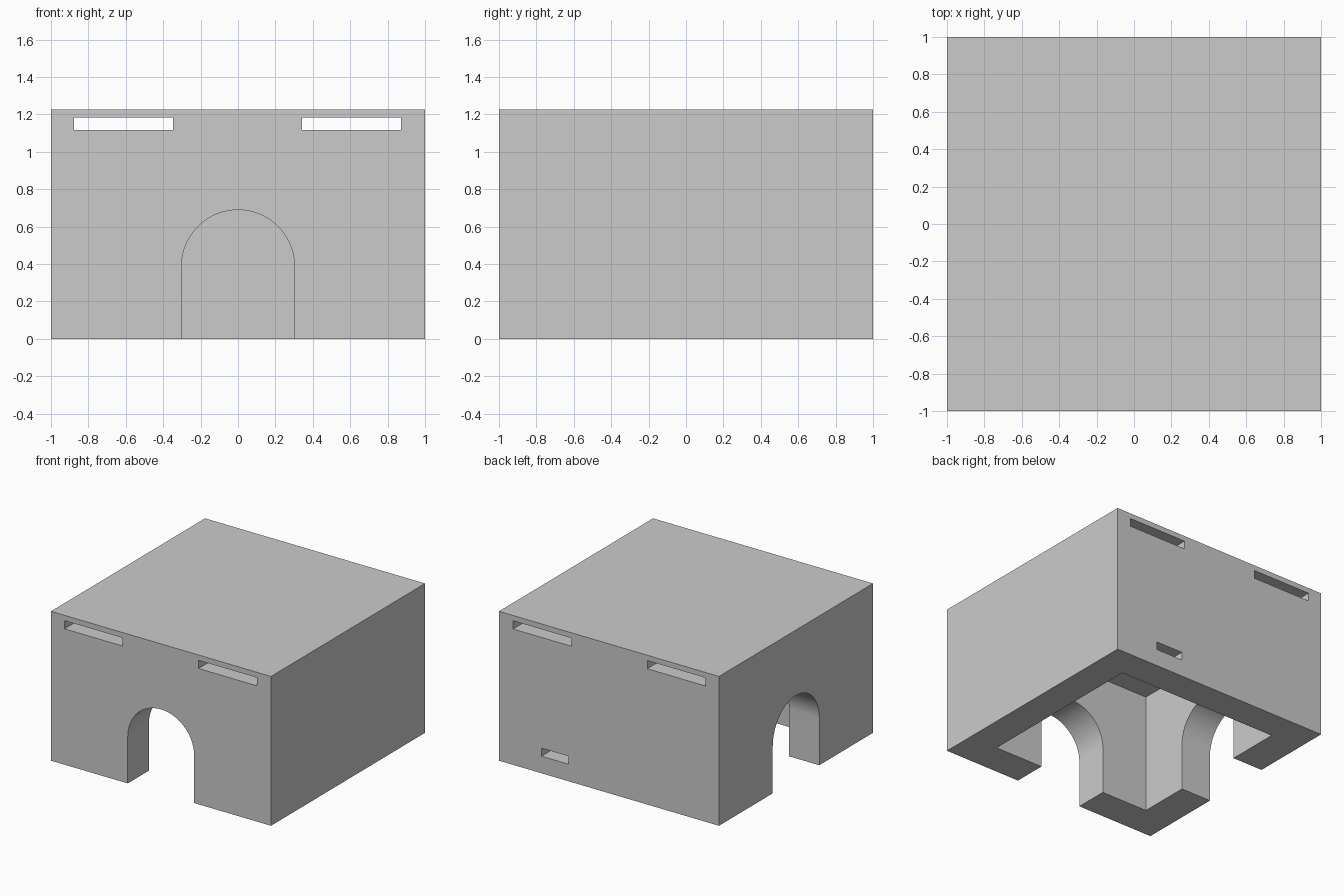
import bpy
import bmesh
import math
from mathutils import Matrix

old = bpy.data.objects.get("Cube")
if old:
    bpy.data.objects.remove(old, do_unlink=True)

HEIGHT = 1.227

# Plain grey for the whole shell
grey = bpy.data.materials.new("plain_grey")
grey.use_nodes = True
colour = (0.6, 0.6, 0.6, 1)
grey.diffuse_color = colour
grey.node_tree.nodes["Principled BSDF"].inputs["Base Color"].default_value = colour


def add_object(name, bm):
    bmesh.ops.recalc_face_normals(bm, faces=bm.faces[:])
    mesh = bpy.data.meshes.new(name)
    bm.to_mesh(mesh)
    bm.free()
    mesh.materials.append(grey)
    obj = bpy.data.objects.new(name, mesh)
    bpy.context.collection.objects.link(obj)
    return obj


def box(name, x, y, z):
    bm = bmesh.new()
    bmesh.ops.create_cube(bm, size=1)
    for v in bm.verts:
        v.co = [(r[0] + r[1]) / 2 + c * (r[1] - r[0])
                for c, r in zip(v.co, (x, y, z))]
    return add_object(name, bm)


def arch(name, angle, radius=0.302, spring=0.387, steps=48):
    # Round-headed doorway prism through the front wall, turned about z
    points = [(-radius, -0.2)]
    for i in range(steps + 1):
        a = math.pi * (1 - i / steps)
        points.append((radius * math.cos(a), spring + radius * math.sin(a)))
    points.append((radius, -0.2))
    bm = bmesh.new()
    face = bm.faces.new([bm.verts.new((px, -1.2, pz)) for px, pz in points])
    ext = bmesh.ops.extrude_face_region(bm, geom=[face])
    moved = [g for g in ext["geom"] if isinstance(g, bmesh.types.BMVert)]
    bmesh.ops.translate(bm, verts=moved, vec=(0, 0.8, 0))
    bm.transform(Matrix.Rotation(angle, 4, "Z"))
    return add_object(name, bm)


shell = box("housing_shell", (-1, 1), (-1, 1), (0, HEIGHT))

cutters = [
    # Open-bottomed cavity
    box("cavity_cutter", (-0.725, 0.742), (-0.725, 0.748), (-0.2, 0.985)),
    # Long slots running front to back under the roof
    box("right_slot_cutter", (-0.877, -0.348), (-1.2, 1.2), (1.116, 1.183)),
    box("left_slot_cutter", (0.342, 0.872), (-1.2, 1.2), (1.116, 1.183)),
    # Small slot low in the back wall
    box("back_slot_cutter", (0.368, 0.614), (0.5, 1.2), (0.14, 0.206)),
    # Doorways in the front and the right side
    arch("front_arch_cutter", 0),
    arch("side_arch_cutter", -math.pi / 2),
]

bpy.ops.object.select_all(action="DESELECT")
shell.select_set(True)
bpy.context.view_layer.objects.active = shell
for cutter in cutters:
    cutter.hide_render = True
    mod = shell.modifiers.new(cutter.name, "BOOLEAN")
    mod.operation = "DIFFERENCE"
    mod.solver = "EXACT"
    mod.object = cutter
    bpy.ops.object.modifier_apply(modifier=mod.name)
    bpy.data.objects.remove(cutter, do_unlink=True)

# Smooth arch soffits, sharp edges elsewhere
bpy.ops.object.shade_smooth_by_angle(angle=math.radians(30))
